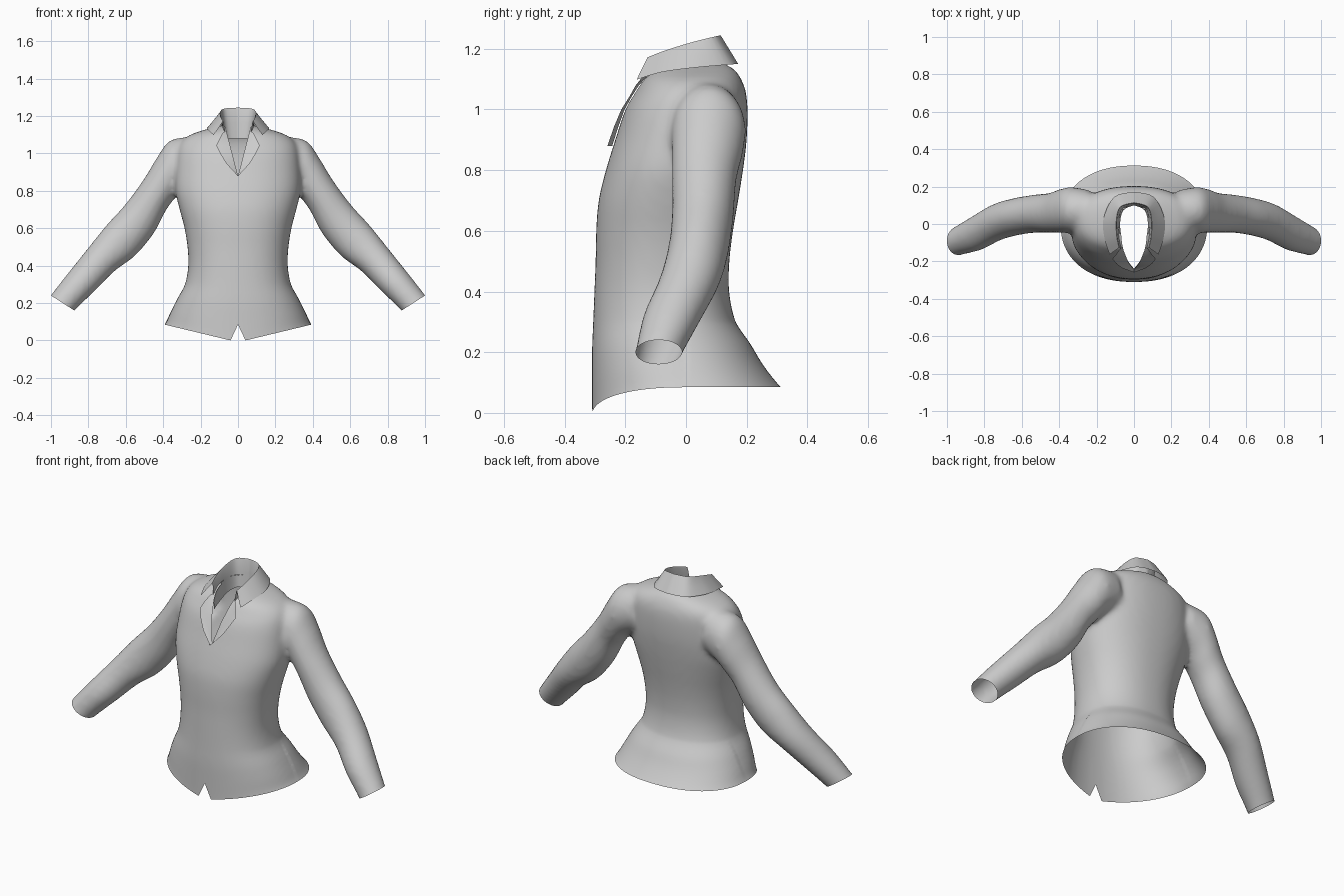
import bpy, bmesh, math
from mathutils import Vector
from mathutils.bvhtree import BVHTree

if "Cube" in bpy.data.objects:
    bpy.data.objects.remove(bpy.data.objects["Cube"])

fabric = bpy.data.materials.new("grey_fabric")
fabric.diffuse_color = (0.6, 0.6, 0.6, 1)
fabric.use_nodes = True
fabric.node_tree.nodes["Principled BSDF"].inputs["Base Color"].default_value = fabric.diffuse_color


def spline(rows, steps):
    """Catmull-Rom interpolation of equal-length rows."""
    out = []
    for i in range(len(rows) - 1):
        a, b, c, d = (rows[min(max(i + k, 0), len(rows) - 1)] for k in (-1, 0, 1, 2))
        for s in range(steps):
            t = s / steps
            out.append([0.5 * (2 * q + (r - p) * t + (2 * p - 5 * q + 4 * r - w) * t * t
                               + (3 * q - p - 3 * r + w) * t ** 3)
                        for p, q, r, w in zip(a, b, c, d)])
    return out + [list(rows[-1])]


def loft(bm, rings, closed=False):
    """Skin a list of point rings; closed rings also get end caps."""
    vs = [[bm.verts.new(p) for p in ring] for ring in rings]
    n = len(vs[0])
    for r0, r1 in zip(vs, vs[1:]):
        for j in range(n if closed else n - 1):
            k = (j + 1) % n
            bm.faces.new((r0[j], r0[k], r1[k], r1[j]))
    if closed:
        bm.faces.new(vs[0][::-1])
        bm.faces.new(vs[-1])


def make_object(name, bm):
    bmesh.ops.recalc_face_normals(bm, faces=bm.faces[:])
    me = bpy.data.meshes.new(name)
    bm.to_mesh(me)
    bm.free()
    me.materials.append(fabric)
    ob = bpy.data.objects.new(name, me)
    bpy.context.collection.objects.link(ob)
    return ob


def smooth(ob, angle=40):
    bpy.ops.object.select_all(action='DESELECT')
    bpy.context.view_layer.objects.active = ob
    ob.select_set(True)
    bpy.ops.object.shade_smooth_by_angle(angle=math.radians(angle))


def cut(bm, point, normal, where=None, clear=False):
    """Slice faces by a plane, optionally dropping the side the normal points to."""
    faces = [f for f in bm.faces if where is None or where(f.calc_center_median())]
    geom = set(faces)
    for f in faces:
        geom.update(f.edges)
        geom.update(f.verts)
    bmesh.ops.bisect_plane(bm, geom=list(geom), dist=1e-5, plane_co=point,
                           plane_no=normal, clear_outer=clear)


def drop(bm, rule):
    bmesh.ops.delete(bm, geom=[f for f in bm.faces if rule(f.calc_center_median())],
                     context='FACES')


# Torso sections: height, half width, front y, back y
TORSO = [(-.08, .44, -.312, .375), (0, .392, -.31, .312), (.1, .36, -.31, .255),
         (.2, .325, -.31, .212), (.3, .283, -.306, .163), (.4, .266, -.302, .142),
         (.5, .27, -.298, .143), (.6, .286, -.296, .155), (.7, .312, -.288, .172),
         (.8, .335, -.264, .188), (.9, .335, -.233, .2), (1.0, .325, -.2, .203),
         (1.06, .305, -.165, .197), (1.1, .255, -.14, .182), (1.13, .165, -.105, .162),
         (1.15, .09, -.06, .13)]
# Sleeve sections: upper x, z, lower x, z, centre y, half depth
SLEEVE = [(.25, 1.09, .22, .84, .07, .11), (.365, 1.068, .30, .80, .075, .122),
          (.435, .975, .345, .75, .07, .117), (.505, .86, .388, .69, .06, .107),
          (.605, .725, .45, .572, .055, .102), (.705, .615, .55, .452, .04, .1),
          (.805, .49, .66, .37, .01, .1), (.905, .365, .762, .268, -.045, .096),
          (1.003, .24, .873, .16, -.09, .078), (1.06, .165, .93, .09, -.12, .076)]

# Body: solid torso and sleeves fused into one smooth skin
bm = bmesh.new()
rings = []
for z, w, f, b in spline(TORSO, 3):
    ring = []
    for i in range(64):
        a = math.tau * i / 64
        c, s = math.cos(a), math.sin(a)
        e = 2 / 2.25
        ring.append((w * math.copysign(abs(c) ** e, c),
                     (f + b) / 2 + (b - f) / 2 * math.copysign(abs(s) ** e, s), z))
    rings.append(ring)
loft(bm, rings, True)
for side in (1, -1):
    rings = []
    for ux, uz, lx, lz, y, d in spline(SLEEVE, 4):
        rings.append([(side * ((ux + lx) / 2 + (ux - lx) / 2 * math.cos(a)),
                       y + d * math.sin(a),
                       (uz + lz) / 2 + (uz - lz) / 2 * math.cos(a))
                      for a in (math.tau * i / 32 for i in range(32))])
    loft(bm, rings, True)
body = make_object("jacket_body", bm)
m = body.modifiers.new("fuse", 'REMESH')
m.mode = 'VOXEL'
m.voxel_size = 0.014
m = body.modifiers.new("soften", 'SMOOTH')
m.factor = 0.5
m.iterations = 10
fused = bpy.data.meshes.new_from_object(
    body.evaluated_get(bpy.context.evaluated_depsgraph_get()))
body.modifiers.clear()
body.data = fused
bm = bmesh.new()
bm.from_mesh(fused)
skin = BVHTree.FromBMesh(bm)

# Open the hem and cuffs
cut(bm, (0, 0, 0), (0, 0, -1), clear=True)
for side in (1, -1):
    cut(bm, (side * .875, 0, .16), (side * .54, 0, -.84), clear=True)
# Slope the hem: lowest at the front centre, level at the back
for v in bm.verts:
    if v.co.z < .3 and abs(v.co.x) < .45:
        h = .085
        if v.co.y < 0:
            h = min(.085, max(0, .24 * (abs(v.co.x) - .04)))
        v.co.z = h + v.co.z * (.3 - h) / .3
# Front hem notch and V neckline
for side in (1, -1):
    cut(bm, (side * .04, 0, 0), (side * .085, 0, .04),
        lambda p: p.z < .12 and abs(p.x) < .08 and p.y < 0)
    cut(bm, (0, 0, .88), (side, 0, -.26),
        lambda p: p.z > .85 and abs(p.x) < .12 and p.y < .02)
drop(bm, lambda p: p.y < 0 and p.z < .085 and abs(p.x) < .04 * (1 - p.z / .085))
drop(bm, lambda p: p.y < .02 and abs(p.x) < .26 * (p.z - .88))
drop(bm, lambda p: p.z > 1 and (p.x / .085) ** 2 + (p.y / .108) ** 2 < 1)
bm.to_mesh(fused)
bm.free()
fused.materials.clear()
fused.materials.append(fabric)
smooth(body, 60)

# Collar: stand, rolled fold and leaf, stations from back centre to front tip
COLLAR = [(0, .10, 1.08, 0, .112, 1.248, 0, .172, 1.15),
          (.055, .075, 1.08, .072, .09, 1.243, .105, .145, 1.148),
          (.074, .01, 1.07, .092, .02, 1.225, .163, .03, 1.138),
          (.068, -.07, 1.05, .09, -.065, 1.198, .157, -.08, 1.123),
          (.058, -.14, 1.03, .078, -.125, 1.175, .13, -.163, 1.098)]
half = []
for s in spline(COLLAR, 5):
    base, fold, leaf = Vector(s[0:3]), Vector(s[3:6]), Vector(s[6:9])
    out = (leaf - fold) * .12
    half.append([base, base.lerp(fold, .5), base.lerp(fold, .92),
                 fold + out * .3, fold + out, fold.lerp(leaf, .55), leaf])
flip = [[Vector((-p.x, p.y, p.z)) for p in ring] for ring in half[:0:-1]]
bm = bmesh.new()
loft(bm, flip + half)
smooth(make_object("collar", bm), 60)

# Lapels: inner edge x, z and outer edge x, z, draped over the chest
LAPEL = [(0, .88, .002, .88), (.016, .94, .062, .945), (.031, 1.0, .095, 1.0),
         (.042, 1.04, .116, 1.042), (.052, 1.08, .098, 1.08), (.062, 1.12, .08, 1.112)]
for side, label in ((1, "left"), (-1, "right")):
    bm = bmesh.new()
    rings = []
    for ix, iz, ox, oz in LAPEL:
        ring = []
        for k in range(5):
            t = k / 4
            x, z = ix + (ox - ix) * t, iz + (oz - iz) * t
            hit = skin.ray_cast(Vector((side * x, -1, z)), Vector((0, 1, 0)))[0]
            y = hit.y if hit else -.12
            ring.append((side * x, y - .004 - .016 * t, z))
        rings.append(ring)
    loft(bm, rings)
    smooth(make_object("lapel_" + label, bm), 40)
